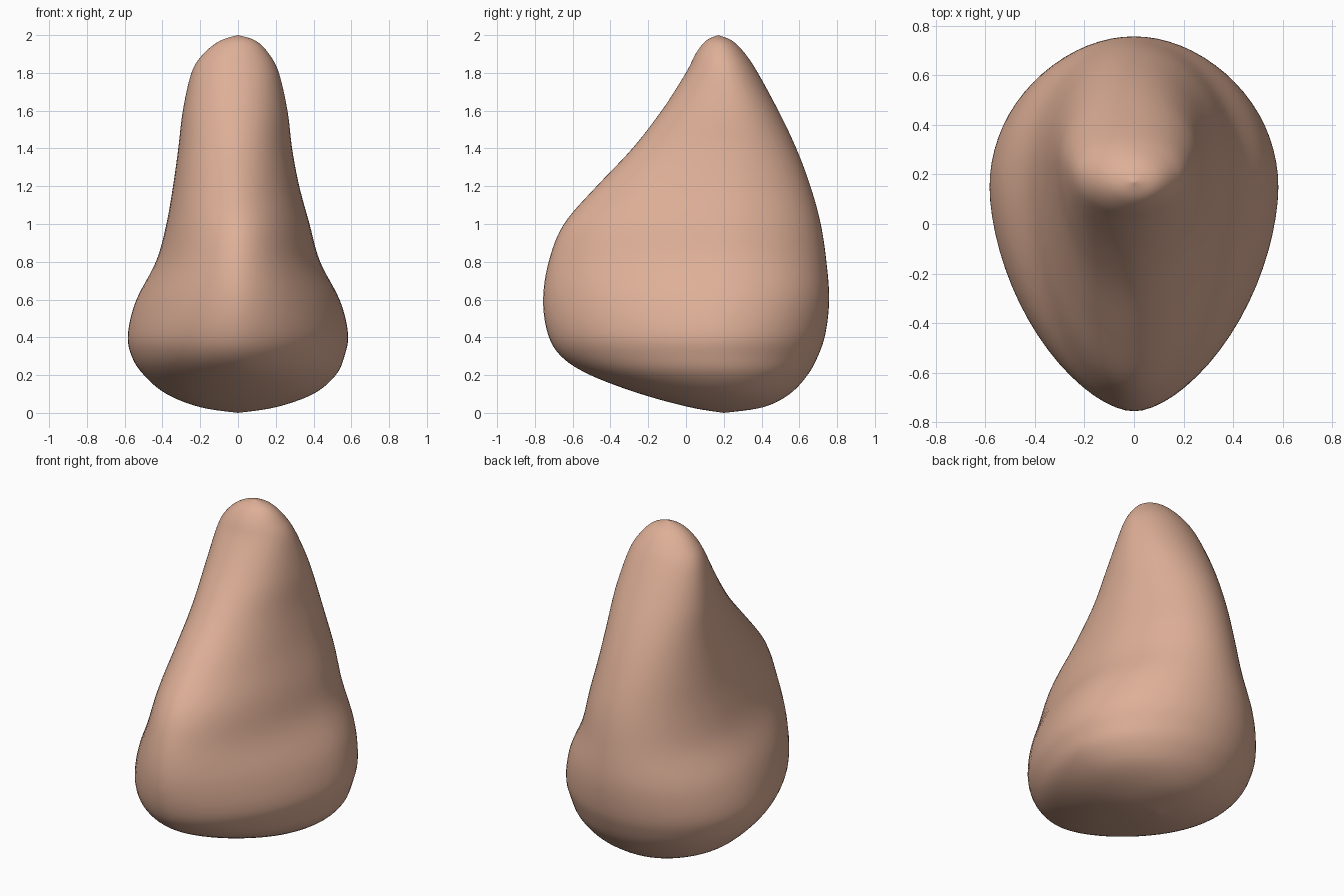
import bpy, bmesh, math

if "Cube" in bpy.data.objects:
    bpy.data.objects.remove(bpy.data.objects["Cube"])

# Horizontal sections: z, centre x, half width, front y, back y, widest y, front exponent
SECTIONS = [
    (0.00, 0.00, 0.00, 0.20, 0.20, 0.20, 2.0),
    (0.03, 0.00, 0.20, 0.02, 0.41, 0.20, 2.0),
    (0.10, 0.01, 0.39, -0.24, 0.55, 0.20, 1.9),
    (0.20, 0.01, 0.51, -0.51, 0.645, 0.17, 1.8),
    (0.30, 0.00, 0.565, -0.665, 0.70, 0.15, 1.75),
    (0.42, 0.00, 0.585, -0.735, 0.74, 0.15, 1.75),
    (0.60, 0.00, 0.54, -0.76, 0.76, 0.16, 1.75),
    (0.80, 0.00, 0.435, -0.73, 0.745, 0.18, 1.85),
    (1.00, 0.00, 0.38, -0.65, 0.715, 0.20, 1.9),
    (1.20, -0.01, 0.335, -0.475, 0.66, 0.23, 1.9),
    (1.40, -0.015, 0.302, -0.285, 0.585, 0.25, 1.95),
    (1.60, -0.015, 0.278, -0.13, 0.49, 0.24, 2.0),
    (1.80, -0.015, 0.232, 0.00, 0.38, 0.21, 2.0),
    (1.90, -0.01, 0.175, 0.05, 0.315, 0.19, 2.0),
    (1.97, 0.00, 0.095, 0.105, 0.245, 0.175, 2.0),
    (2.00, 0.00, 0.00, 0.17, 0.17, 0.17, 2.0),
]
STEPS, SIDES = 6, 72


def blend(a, b, c, d, t):
    """Smooth curve through b and c."""
    return b + 0.5 * t * (c - a + t * (2*a - 5*b + 4*c - d + t * (3*(b - c) + d - a)))


def smooth_sections():
    last = len(SECTIONS) - 1
    for i in range(last):
        rows = [SECTIONS[min(max(i + k, 0), last)] for k in (-1, 0, 1, 2)]
        for s in range(STEPS):
            yield [blend(*col, s / STEPS) for col in zip(*rows)]


def ring(bm, section):
    z, cx, half, front, back, wide, power = section
    verts = []
    for k in range(SIDES):
        a = math.tau * k / SIDES
        c, s = math.cos(a), math.sin(a)
        e = 2 / (power if s < 0 else 2.0)
        reach = (back - wide) if s > 0 else (wide - front)
        x = cx + half * math.copysign(abs(c) ** e, c)
        y = wide + reach * math.copysign(abs(s) ** e, s)
        verts.append(bm.verts.new((x, y, z)))
    return verts


# Nose body lofted through the sections
bm = bmesh.new()
rings = [ring(bm, s) for s in list(smooth_sections())[1:]]
for low, high in zip(rings, rings[1:]):
    for k in range(SIDES):
        n = (k + 1) % SIDES
        bm.faces.new((low[k], low[n], high[n], high[k]))

# Close the underside and the top
for loop, end in ((rings[0][::-1], SECTIONS[0]), (rings[-1], SECTIONS[-1])):
    pole = bm.verts.new((end[1], end[5], end[0]))
    for k in range(SIDES):
        bm.faces.new((loop[k], loop[(k + 1) % SIDES], pole))

# Even out the skin slightly
inner = [v for r in rings[3:-3] for v in r]
for _ in range(3):
    bmesh.ops.smooth_vert(bm, verts=inner, factor=0.5,
                          use_axis_x=True, use_axis_y=True, use_axis_z=False)
bmesh.ops.recalc_face_normals(bm, faces=bm.faces)
for f in bm.faces:
    f.smooth = True

mesh = bpy.data.meshes.new("nose")
bm.to_mesh(mesh)
bm.free()
skin = bpy.data.materials.new("skin")
skin.diffuse_color = (0.73, 0.43, 0.31, 1)
skin.use_nodes = True
skin.node_tree.nodes["Principled BSDF"].inputs["Base Color"].default_value = skin.diffuse_color
mesh.materials.append(skin)
nose = bpy.data.objects.new("nose", mesh)
bpy.context.collection.objects.link(nose)
